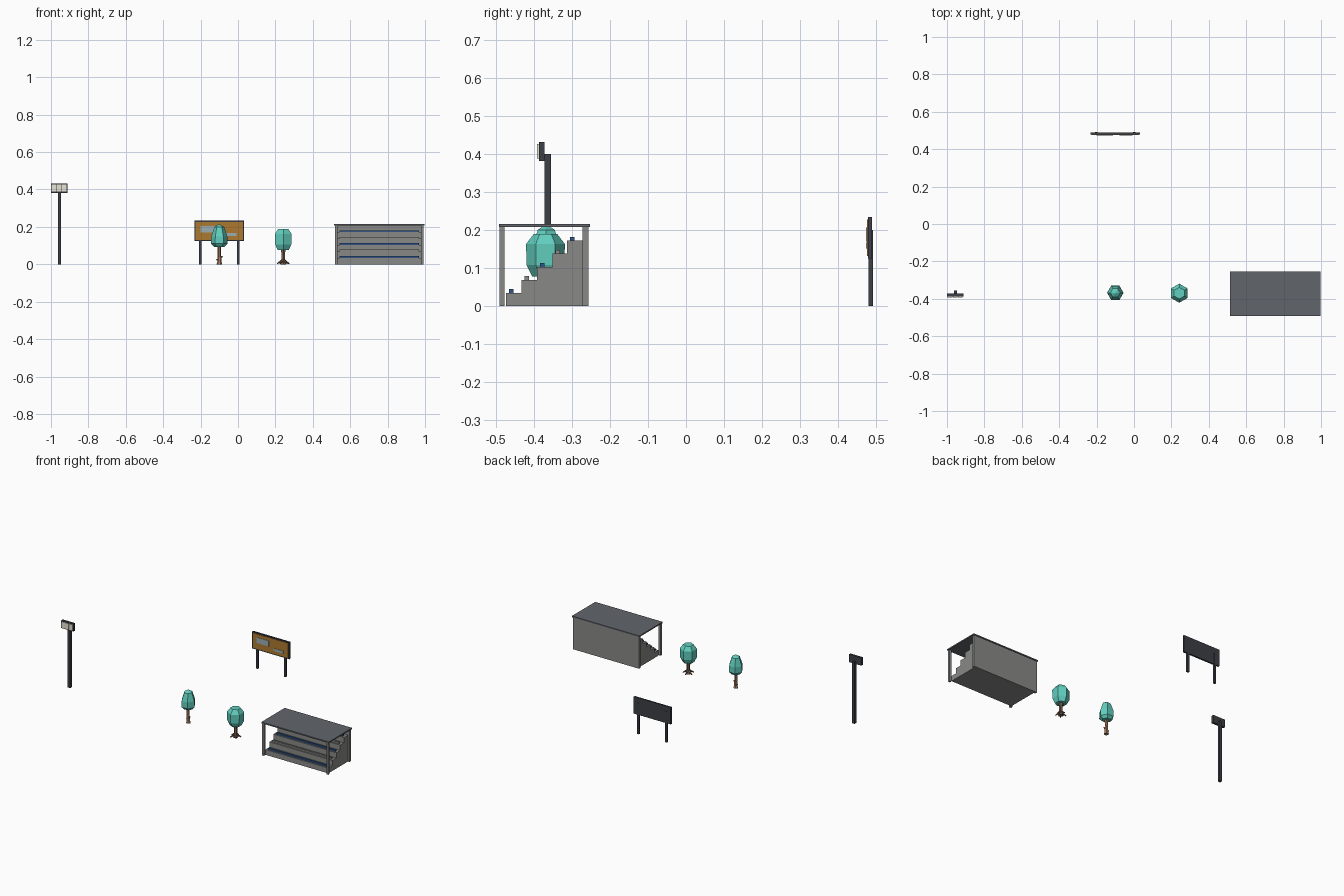
import bpy, bmesh, math
from mathutils import Vector

if "Cube" in bpy.data.objects:
    bpy.data.objects.remove(bpy.data.objects["Cube"])


def mat(name, r, g, b):
    m = bpy.data.materials.new(name)
    m.diffuse_color = (r, g, b, 1)
    m.use_nodes = True
    m.node_tree.nodes["Principled BSDF"].inputs["Base Color"].default_value = m.diffuse_color
    return m


DARK = mat("dark_metal", 0.045, 0.05, 0.06)
ROOF = mat("roof_slate", 0.12, 0.13, 0.145)
BLUE = mat("seat_blue", 0.03, 0.09, 0.25)
ORANGE = mat("board_orange", 0.42, 0.19, 0.03)
PALE = mat("poster_blue_grey", 0.33, 0.42, 0.45)
LAMP = mat("lamp_cream", 0.8, 0.78, 0.66)
LEAF = mat("leaf_teal", 0.12, 0.62, 0.52)
BARK_A = mat("bark_light", 0.42, 0.22, 0.13)
BARK_B = mat("bark_dark", 0.2, 0.12, 0.08)
CONCRETE = mat("concrete", 0.25, 0.25, 0.245)


def finish(name, bm, material):
    bmesh.ops.recalc_face_normals(bm, faces=bm.faces[:])
    me = bpy.data.meshes.new(name)
    bm.to_mesh(me)
    bm.free()
    ob = bpy.data.objects.new(name, me)
    bpy.context.collection.objects.link(ob)
    if material:
        me.materials.append(material)
    return ob


def box(name, x, y, z, material=None):
    """Box from (min, max) ranges."""
    bm = bmesh.new()
    bmesh.ops.create_cube(bm, size=1)
    for v in bm.verts:
        v.co = [r[0] if c < 0 else r[1] for c, r in zip(v.co, (x, y, z))]
    return finish(name, bm, material)


def loft(name, rings, sides, phase, material):
    """Closed tube through rings of (x, y, z, radius)."""
    bm = bmesh.new()
    loops = []
    for x, y, z, r in rings:
        loops.append([bm.verts.new((x + r * math.cos(phase + i * math.tau / sides),
                                    y + r * math.sin(phase + i * math.tau / sides), z))
                      for i in range(sides)])
    for a, b in zip(loops, loops[1:]):
        for i in range(sides):
            j = (i + 1) % sides
            bm.faces.new((a[i], a[j], b[j], b[i]))
    bm.faces.new(loops[0][::-1])
    bm.faces.new(loops[-1])
    return finish(name, bm, material)


def limb(name, a, b, r1, r2, material, sides=5):
    """Tapered cone from a to b."""
    a, b = Vector(a), Vector(b)
    d = b - a
    bm = bmesh.new()
    bmesh.ops.create_cone(bm, cap_ends=True, segments=sides, radius1=r1, radius2=r2, depth=d.length)
    q = d.to_track_quat('Z', 'Y')
    for v in bm.verts:
        v.co = q @ v.co + (a + b) / 2
    return finish(name, bm, material)


# Grandstand: stepped terrace extruded along x
STEP_Y = [-0.474, -0.433, -0.392, -0.352, -0.313, -0.272]
RISE = 0.0343
X0, X1 = 0.529, 0.981
profile = [(STEP_Y[0], 0)]
for i in range(5):
    profile += [(STEP_Y[i], RISE * (i + 1)), (STEP_Y[i + 1], RISE * (i + 1))]
profile.append((STEP_Y[5], 0))
bm = bmesh.new()
face = bm.faces.new([bm.verts.new((X0, y, z)) for y, z in profile])
ext = bmesh.ops.extrude_face_region(bm, geom=[face])
bmesh.ops.translate(bm, vec=(X1 - X0, 0, 0),
                    verts=[e for e in ext["geom"] if isinstance(e, bmesh.types.BMVert)])
finish("terrace_steps", bm, CONCRETE)

# Benches, alternating blue and grey
for i in range(5):
    y, z = STEP_Y[i] + 0.008, RISE * (i + 1)
    box(f"bench_{i + 1}", (0.543, 0.967), (y, y + 0.012), (z, z + 0.01),
        BLUE if i % 2 == 0 else CONCRETE)

# Back wall, posts and roof
box("stand_back_wall", (0.518, 0.992), (-0.272, -0.257), (0, 0.209), CONCRETE)
for side, x in (("left", 0.518), ("right", 0.979)):
    box(f"stand_post_{side}", (x, x + 0.013), (-0.491, -0.478), (0, 0.209), CONCRETE)
box("stand_roof", (0.513, 0.998), (-0.493, -0.253), (0.208, 0.216), ROOF)

# Floodlight: pole, head, lamps facing forward
box("floodlight_pole", (-0.963, -0.946), (-0.373, -0.356), (0, 0.4), DARK)
box("floodlight_head", (-1.0, -0.912), (-0.387, -0.372), (0.382, 0.432), DARK)
for i in range(3):
    x = -0.996 + i * 0.0275
    box(f"floodlight_lamp_{i + 1}", (x, x + 0.025), (-0.392, -0.386), (0.388, 0.426), LAMP)

# Billboard: posts, board, front panel, two raised posters
for side, x in (("left", -0.201), ("right", 0.001)):
    box(f"billboard_post_{side}", (x - 0.007, x + 0.007), (0.48, 0.492), (0, 0.2), DARK)
box("billboard_board", (-0.233, 0.033), (0.479, 0.49), (0.124, 0.234), DARK)
box("billboard_panel", (-0.226, 0.026), (0.4765, 0.481), (0.131, 0.227), ORANGE)
box("billboard_poster_large", (-0.2, -0.112), (0.4745, 0.478), (0.17, 0.206), PALE)
box("billboard_poster_small", (-0.078, -0.008), (0.4745, 0.478), (0.151, 0.167), PALE)

# Tall tree: tapering six-sided crown on a knotted trunk
TX, TY = -0.1, -0.368
loft("tall_tree_crown", [(TX, TY, 0.093, 0.028), (TX, TY, 0.11, 0.044), (TX, TY, 0.15, 0.043),
                         (TX, TY, 0.2, 0.026), (TX, TY, 0.213, 0.004)], 6, 0, LEAF)
loft("tall_tree_trunk", [(TX, TY, 0, 0.015), (TX + 0.001, TY, 0.015, 0.011),
                         (TX - 0.001, TY, 0.06, 0.009), (TX, TY, 0.105, 0.011)], 6, 0, BARK_A)
limb("tall_tree_knot_right", (TX, TY, 0.03), (TX + 0.017, TY - 0.004, 0.043), 0.006, 0.004, BARK_A)
limb("tall_tree_knot_left", (TX, TY, 0.015), (TX - 0.015, TY + 0.005, 0.026), 0.006, 0.004, BARK_A)

# Round tree: flat-topped crown, spreading roots and branches
RX, RY = 0.242, -0.37
loft("round_tree_crown", [(RX, RY, 0.077, 0.035), (RX, RY, 0.107, 0.05), (RX, RY, 0.163, 0.051),
                          (RX, RY, 0.189, 0.031)], 6, math.pi / 6, LEAF)
loft("round_tree_trunk", [(RX, RY, 0, 0.018), (RX, RY, 0.016, 0.011), (RX, RY, 0.055, 0.01),
                          (RX, RY, 0.09, 0.018)], 6, math.pi / 6, BARK_B)
for i in range(5):
    a = math.radians(20 + 72 * i)
    c, s = math.cos(a), math.sin(a)
    limb(f"round_tree_root_{i + 1}", (RX + 0.004 * c, RY + 0.004 * s, 0.022),
         (RX + 0.034 * c, RY + 0.034 * s, 0.003), 0.007, 0.003, BARK_B)
